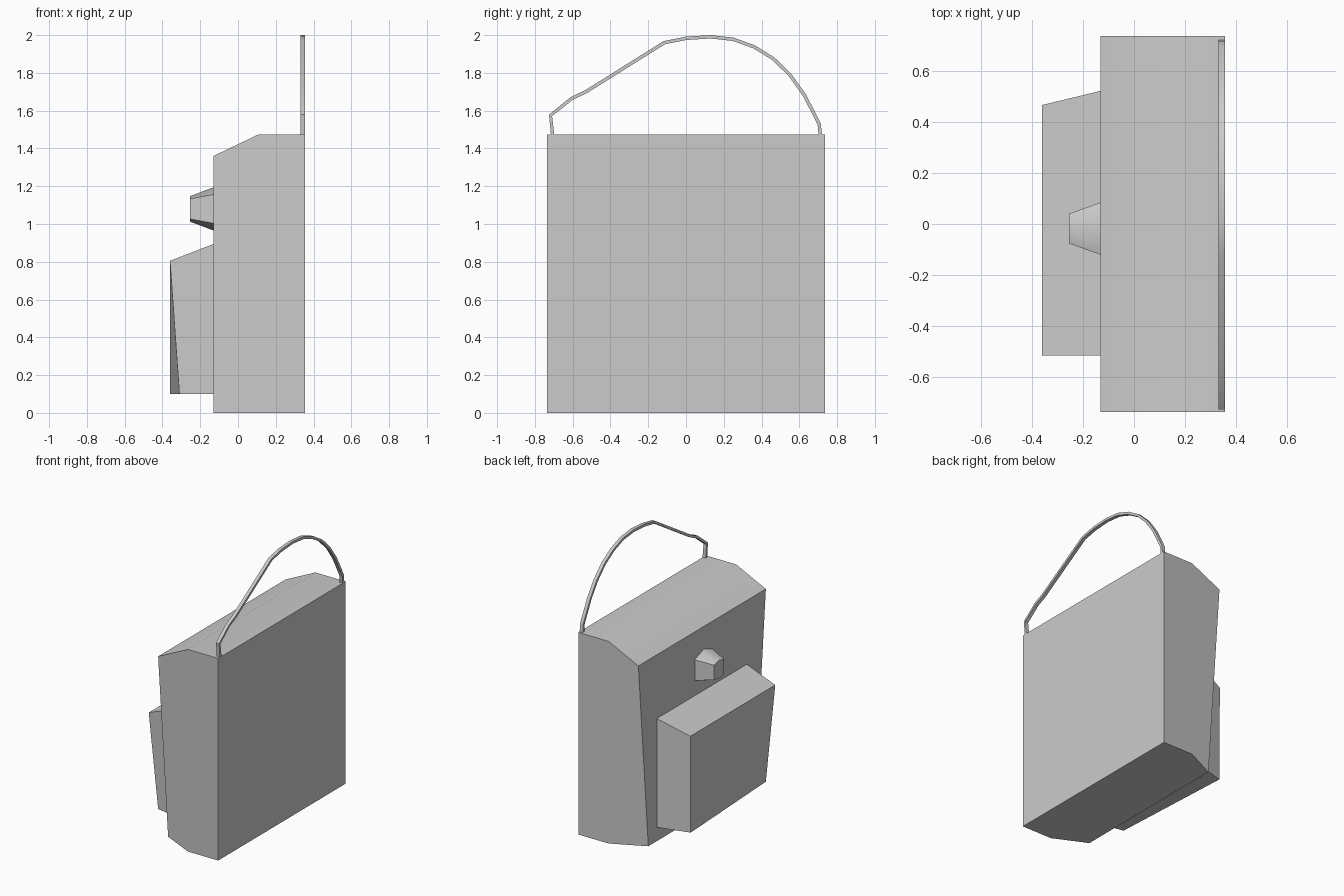
import bpy, bmesh, math
from mathutils import Vector

if "Cube" in bpy.data.objects:
    bpy.data.objects.remove(bpy.data.objects["Cube"])


def loft(name, rings, smooth=35):
    """Skin equal-sized rings of points and cap both ends."""
    bm = bmesh.new()
    vs = [[bm.verts.new(p) for p in r] for r in rings]
    n = len(vs[0])
    for a, b in zip(vs, vs[1:]):
        for i in range(n):
            j = (i + 1) % n
            bm.faces.new((a[i], a[j], b[j], b[i]))
    bm.faces.new(vs[0])
    bm.faces.new(vs[-1])
    bmesh.ops.recalc_face_normals(bm, faces=bm.faces)
    me = bpy.data.meshes.new(name)
    bm.to_mesh(me)
    bm.free()
    ob = bpy.data.objects.new(name, me)
    bpy.context.collection.objects.link(ob)
    bpy.ops.object.select_all(action='DESELECT')
    ob.select_set(True)
    bpy.context.view_layer.objects.active = ob
    bpy.ops.object.shade_smooth_by_angle(angle=math.radians(smooth))
    return ob


# Bag body: side profile (x, half width, z), lofted from one side to the other
side = [(.355, .735, 0), (.355, .735, 1.475), (.11, .735, 1.475),
        (-.13, .735, 1.36), (-.13, .62, 0), (.11, .735, 0)]
loft("bag_body", [[(x, s * y, z) for x, y, z in side] for s in (-1, 1)])

# Front pocket: inner outline on the body, slightly skewed outer face
loft("front_pocket", [
    [(-.12, .523, .10), (-.12, -.515, .10), (-.12, -.515, .898), (-.12, .523, .898)],
    [(-.36, .46, .10), (-.31, -.478, .10), (-.36, -.515, .805), (-.36, .465, .805)],
])


# Clasp knob: tapered six-sided stud
def hexagon(x, hy, hz, hs):
    pts = [(0, hz), (hy, hs), (hy, -hs), (0, -hz), (-hy, -hs), (-hy, hs)]
    return [(x, -.018 + y, 1.08 + z) for y, z in pts]


loft("clasp_knob", [hexagon(-.12, .106, .118, .078), hexagon(-.255, .058, .067, .053)], 50)

# Carrying strap: thin rectangular band swept along a path in the back plane
path = [(-.705, 1.46), (-.717, 1.575), (-.605, 1.665), (-.53, 1.70), (-.115, 1.96),
        (0, 1.983), (.13, 1.991), (.25, 1.978), (.36, 1.938), (.46, 1.877),
        (.55, 1.79), (.625, 1.685), (.685, 1.57), (.705, 1.53), (.712, 1.46)]
pts = [Vector(p) for p in path]
rings = []
for i, p in enumerate(pts):
    t = (pts[min(i + 1, len(pts) - 1)] - pts[max(i - 1, 0)]).normalized()
    n = Vector((-t.y, t.x)) * .009
    a, b = p + n, p - n
    rings.append([(.33, a.x, a.y), (.355, a.x, a.y), (.355, b.x, b.y), (.33, b.x, b.y)])
loft("carry_strap", rings)
